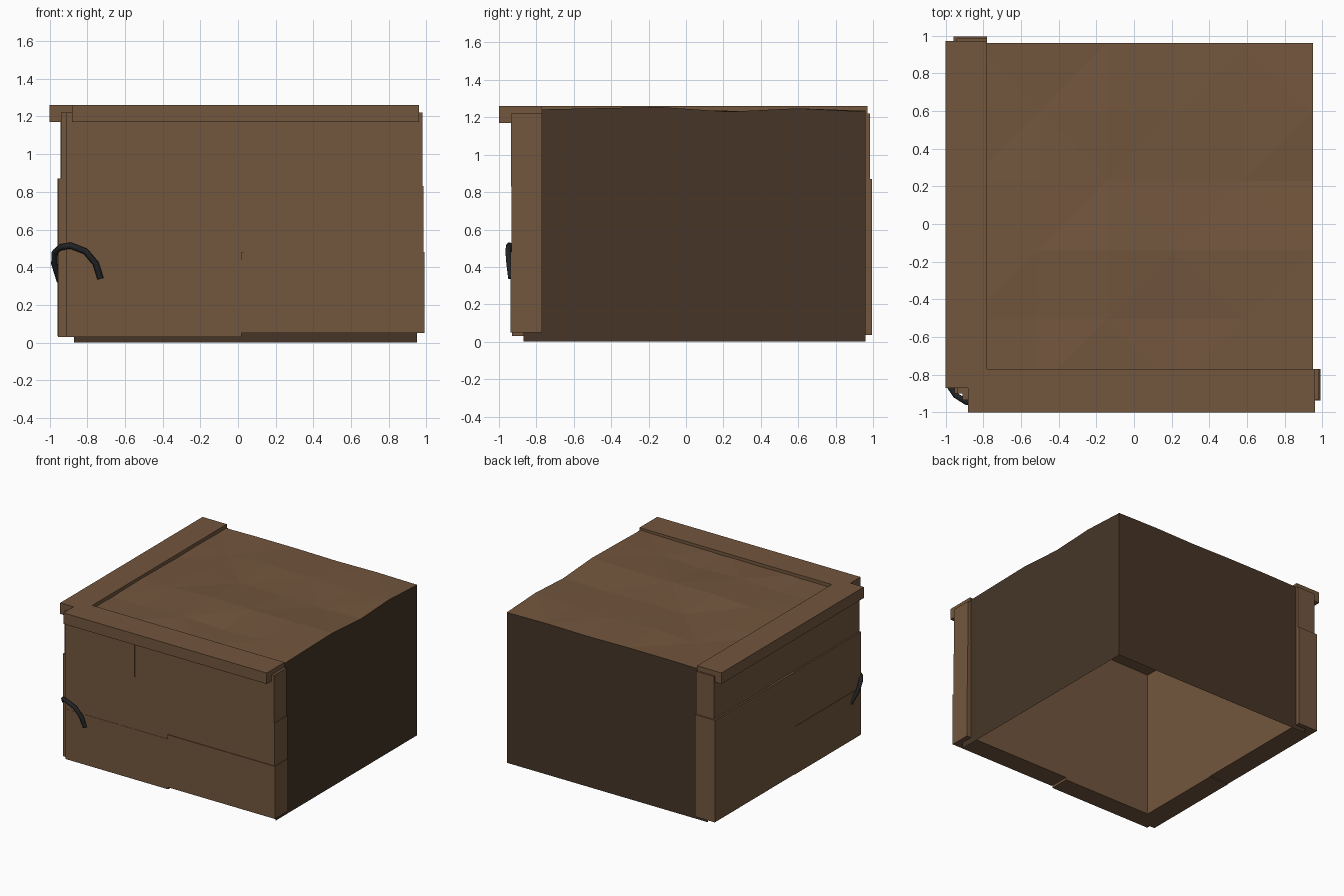
import bpy, bmesh

if "Cube" in bpy.data.objects:
    bpy.data.objects.remove(bpy.data.objects["Cube"])


def material(name, rgb):
    m = bpy.data.materials.new(name)
    m.diffuse_color = (*rgb, 1)
    m.use_nodes = True
    m.node_tree.nodes["Principled BSDF"].inputs["Base Color"].default_value = m.diffuse_color
    return m


BROWN = material("brown_stone", (0.17, 0.093, 0.047))
DARK = material("dark_fill", (0.061, 0.036, 0.02))
IRON = material("black_iron", (0.015, 0.016, 0.018))


def finish(bm, name, mat):
    me = bpy.data.meshes.new(name)
    bm.to_mesh(me)
    bm.free()
    me.materials.append(mat)
    ob = bpy.data.objects.new(name, me)
    bpy.context.collection.objects.link(ob)
    return ob


def block(name, lo, hi):
    bm = bmesh.new()
    bmesh.ops.create_cube(bm, size=1)
    for v in bm.verts:
        v.co = [(a + b) / 2 + c * (b - a) for a, b, c in zip(lo, hi, v.co)]
    return finish(bm, name, BROWN)


# Front wall stones: x start, x end, z start, z end, outer y
front = [
    (-0.91, 0.018, 0.03, 0.44, -0.93),
    (0.018, 0.99, 0.05, 0.48, -0.937),
    (-0.91, 0.03, 0.44, 0.87, -0.928),
    (0.03, 0.985, 0.48, 0.83, -0.932),
    (0.03, 0.37, 0.83, 0.87, -0.932),
    (-0.91, -0.28, 0.87, 1.22, -0.935),
    (-0.28, 0.37, 0.87, 1.22, -0.932),
    (0.37, 0.98, 0.83, 1.22, -0.935),
]
for i, (x0, x1, z0, z1, y) in enumerate(front):
    block(f"front_stone_{i + 1}", (x0, y, z0), (x1, -0.77, z1))

# Left wall stones: y start, y end, z start, z end, outer x
left = [
    (-0.90, -0.04, 0.03, 0.42, -0.955),
    (-0.90, -0.04, 0.42, 0.87, -0.952),
    (-0.04, 0.995, 0.035, 0.87, -0.957),
    (-0.90, 0.25, 0.87, 1.22, -0.94),
    (0.25, 0.985, 0.87, 1.22, -0.943),
]
for i, (y0, y1, z0, z1, x) in enumerate(left):
    block(f"left_stone_{i + 1}", (x, y0, z0), (-0.78, y1, z1))

# L-shaped capping course with notched outer corner
outline = [(-0.88, -1), (0.96, -1), (0.96, -0.77), (-0.78, -0.77),
           (-0.78, 0.97), (-1, 0.97), (-1, -0.87), (-0.88, -0.87)]
bm = bmesh.new()
face = bm.faces.new([bm.verts.new((x, y, 1.17)) for x, y in outline])
top = bmesh.ops.extrude_face_region(bm, geom=[face])["geom"]
bmesh.ops.translate(bm, vec=(0, 0, 0.09),
                    verts=[g for g in top if isinstance(g, bmesh.types.BMVert)])
bmesh.ops.recalc_face_normals(bm, faces=bm.faces)
finish(bm, "capping_course", BROWN)

# Uneven roof slab: 5 x 5 faceted grid, rows run front to back
heights = [
    (1.230, 1.235, 1.230, 1.235, 1.235, 1.240),
    (1.230, 1.225, 1.240, 1.225, 1.240, 1.248),
    (1.235, 1.240, 1.255, 1.250, 1.252, 1.255),
    (1.230, 1.235, 1.230, 1.232, 1.225, 1.230),
    (1.235, 1.225, 1.245, 1.240, 1.235, 1.248),
    (1.230, 1.235, 1.235, 1.230, 1.235, 1.230),
]
GX = [-0.87 + 0.364 * i for i in range(6)]
GY = [-0.87 + 0.366 * i for i in range(6)]
bm = bmesh.new()
grid = [[bm.verts.new((GX[i], GY[j], heights[j][i])) for i in range(6)] for j in range(6)]
for j in range(5):
    for i in range(5):
        a, b = grid[j][i], grid[j][i + 1]
        c, d = grid[j + 1][i + 1], grid[j + 1][i]
        tris = ((a, b, c), (a, c, d)) if (i + j) % 2 else ((a, b, d), (b, c, d))
        for t in tris:
            bm.faces.new(t)
finish(bm, "roof_surface", BROWN)


# Dark back and right walls, single sheets that follow the roof edge
def sheet(name, edge):
    bm = bmesh.new()
    ups = [bm.verts.new(p) for p in edge]
    downs = [bm.verts.new((p[0], p[1], 0)) for p in edge]
    for k in range(len(edge) - 1):
        bm.faces.new((downs[k], downs[k + 1], ups[k + 1], ups[k]))
    finish(bm, name, DARK)


sheet("right_side_wall", [(GX[5], GY[j], heights[j][5]) for j in range(6)])
sheet("back_wall", [(GX[i], GY[5], heights[5][i]) for i in reversed(range(6))])

# Bent iron bar wrapped around the front left corner
path = [(-0.73, -0.935, 0.34), (-0.755, -0.945, 0.42), (-0.81, -0.95, 0.485),
        (-0.89, -0.945, 0.515), (-0.945, -0.91, 0.505), (-0.972, -0.87, 0.48),
        (-0.975, -0.83, 0.42), (-0.945, -0.78, 0.325)]
cu = bpy.data.curves.new("corner_bar", "CURVE")
cu.dimensions = "3D"
cu.bevel_depth = 0.017
cu.bevel_resolution = 1
cu.use_fill_caps = True
sp = cu.splines.new("POLY")
sp.points.add(len(path) - 1)
for p, co in zip(sp.points, path):
    p.co = (*co, 1)
cu.materials.append(IRON)
bpy.context.collection.objects.link(bpy.data.objects.new("corner_bar", cu))
